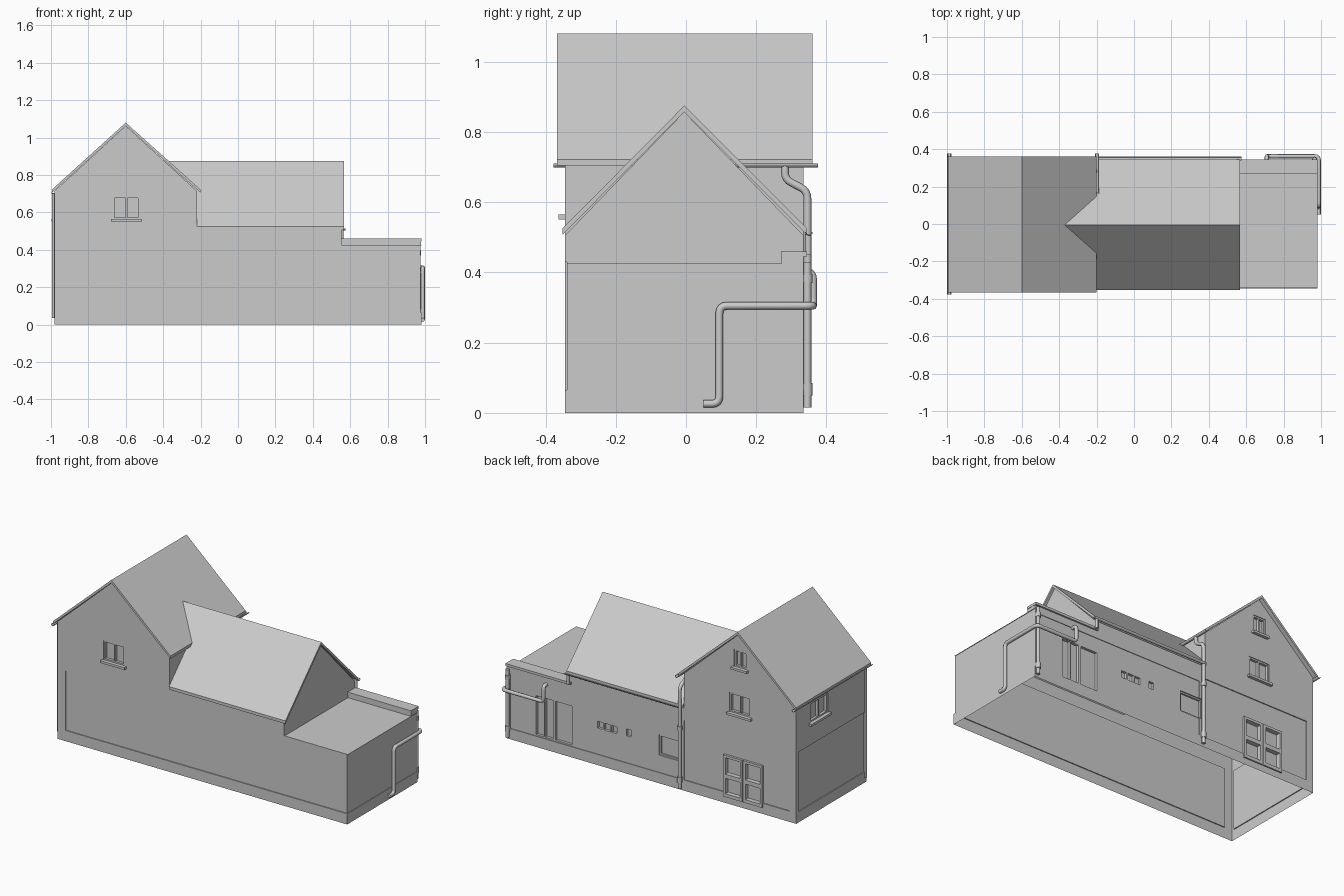
import bpy, bmesh, math
from mathutils import Vector

if "Cube" in bpy.data.objects:
    bpy.data.objects.remove(bpy.data.objects["Cube"])


def make(name, bm):
    bmesh.ops.recalc_face_normals(bm, faces=bm.faces)
    me = bpy.data.meshes.new(name)
    bm.to_mesh(me)
    bm.free()
    ob = bpy.data.objects.new(name, me)
    bpy.context.collection.objects.link(ob)
    return ob


def prism(name, pts, axis, a, b):
    """Extrude a 2D profile (horizontal, z) along x or y from a to b."""
    bm = bmesh.new()
    ring = lambda t: [bm.verts.new((p, t, z) if axis == 'y' else (t, p, z)) for p, z in pts]
    lo, hi = ring(a), ring(b)
    n = len(pts)
    bm.faces.new(lo)
    bm.faces.new(hi)
    for i in range(n):
        bm.faces.new((lo[i], lo[(i + 1) % n], hi[(i + 1) % n], hi[i]))
    return make(name, bm)


def boxes(name, items):
    """One object made of several boxes (x0, x1, y0, y1, z0, z1)."""
    bm = bmesh.new()
    for x0, x1, y0, y1, z0, z1 in items:
        vs = bmesh.ops.create_cube(bm, size=1)['verts']
        for v in vs:
            v.co = Vector(((x0 + x1) / 2 + v.co.x * abs(x1 - x0),
                           (y0 + y1) / 2 + v.co.y * abs(y1 - y0),
                           (z0 + z1) / 2 + v.co.z * abs(z1 - z0)))
    return make(name, bm)


def boolean(ob, other, op):
    m = ob.modifiers.new(op, 'BOOLEAN')
    m.operation, m.object, m.solver = op, other, 'EXACT'
    bpy.context.view_layer.objects.active = ob
    bpy.ops.object.modifier_apply(modifier=m.name)
    bpy.data.objects.remove(other)


def on_wall(wall, u0, u1, z0, z1, d0, d1):
    """Box in wall coordinates: u along the wall, d outward from it."""
    if wall == 'front':
        return (u0, u1, -.345 - d0, -.345 - d1, z0, z1)
    if wall == 'back':
        return (u0, u1, .335 + d0, .335 + d1, z0, z1)
    if wall == 'left':
        return (-.98 - d0, -.98 - d1, u0, u1, z0, z1)
    return (.98 + d0, .98 + d1, u0, u1, z0, z1)


# Wall volume: gabled house, low range, gabled wing, parapet
HOUSE = [(-.98, 0), (-.22, 0), (-.22, .715), (-.6, 1.062), (-.98, .715)]
WING = [(-.345, .1), (.335, .1), (.335, .505), (-.005, .857), (-.345, .505)]
walls = prism('walls', HOUSE, 'y', -.345, .335)
boolean(walls, boxes('low_range', [(-.4, .98, -.345, .335, 0, .425)]), 'UNION')
boolean(walls, prism('wing', WING, 'x', -.42, .553), 'UNION')
boolean(walls, boxes('parapet_block', [(.54, .978, .272, .335, .3, .45)]), 'UNION')


def cut(*args):
    boolean(walls, boxes('cutter', [on_wall(*args)]), 'DIFFERENCE')


# Shallow wall panels above the plinth
cut('front', -.925, 1.1, .065, .43, -.006, .1)
cut('left', -.325, .31, .065, .43, -.006, .1)
cut('back', -.935, -.22, .065, .43, -.006, .1)
cut('back', -.18, .955, .065, .40, -.004, .1)
cut('right', -.4, .4, .065, .424, -.004, .1)


def window(name, wall, u0, u1, z0, z1, cols=2, rows=1, sill=True, base=0):
    """Recessed opening with frame bars, glazing bars and a sill."""
    cut(wall, u0, u1, z0, z1, -.022, .1)
    t = .009
    d = (-.02, base - .004)
    parts = [(u0, u0 + t, z0, z1, *d), (u1 - t, u1, z0, z1, *d),
             (u0, u1, z0, z0 + t, *d), (u0, u1, z1 - t, z1, *d)]
    for i in range(1, cols):
        u = u0 + (u1 - u0) * i / cols
        parts.append((u - t / 2, u + t / 2, z0, z1, *d))
    for i in range(1, rows):
        z = z0 + (z1 - z0) * i / rows
        parts.append((u0, u1, z - t / 2, z + t / 2, *d))
    if sill:
        parts.append((u0 - .012, u1 + .012, z0 - .014, z0, -.02, .018))
    boxes(name, [on_wall(wall, *p) for p in parts])


window('front_window', 'front', -.668, -.525, .565, .685)
window('back_upper_window', 'back', -.67, -.53, .565, .685)
window('attic_window', 'back', -.645, -.56, .85, .955)
window('side_window', 'left', .03, .2, .565, .685)
window('strip_window', 'back', .225, .375, .215, .275, cols=3, sill=False)
window('small_window', 'back', .13, .18, .22, .28, cols=1, sill=False)
window('wing_window', 'back', -.2, -.05, .17, .295, cols=1, sill=False, base=-.006)
window('rear_door', 'back', .53, .66, .065, .32, cols=1, sill=False)
window('rear_double_door', 'back', .66, .79, .065, .32, cols=2, sill=False)

# Double doors on the house: two leaves standing slightly proud, two panes each
for side, u0 in (('left', -.755), ('right', -.62)):
    u1, t, d = u0 + .13, .016, (-.02, .008)
    cut('back', u0, u1, .04, .295, -.02, .1)
    boxes(side + '_door_leaf', [on_wall('back', *p, *d) for p in (
        (u0, u0 + t, .04, .295), (u1 - t, u1, .04, .295),
        (u0, u1, .04, .06), (u0, u1, .155, .18), (u0, u1, .28, .295))])

# Open the underside so the walls are a shell
bm = bmesh.new()
bm.from_mesh(walls.data)
bm.normal_update()
low = [f for f in bm.faces if f.normal.z < -.9 and f.calc_center_median().z < .001]
bmesh.ops.delete(bm, geom=low, context='FACES')
bm.to_mesh(walls.data)
bm.free()

# Roof slabs; the wing roof is trimmed where it runs into the house
prism('house_roof', [(-.995, .722), (-.6, 1.08), (-.2, .722), (-.2, .705),
                     (-.6, 1.062), (-.995, .705)], 'y', -.367, .36)
wing_roof = prism('wing_roof', [(-.352, .525), (-.005, .875), (.345, .525), (.345, .507),
                                (-.005, .857), (-.352, .507)], 'x', -.4, .567)
boolean(wing_roof, prism('trim', HOUSE, 'y', -.5, .5), 'DIFFERENCE')
boxes('parapet_coping', [(.54, .98, .27, .345, .445, .46)])


def gutter(name, axis, c, z, a, b, r=.011):
    """Half-round trough along an axis."""
    ang = [math.pi + math.pi * i / 8 for i in range(9)]
    arc = lambda q: [(c + q * math.cos(t), z + q * math.sin(t)) for t in ang]
    prism(name, arc(r) + arc(r * .75)[::-1], axis, a, b)


gutter('house_gutter_right', 'y', -.198, .71, .14, .376)
gutter('house_gutter_left', 'y', -.988, .71, -.378, .376)
gutter('wing_gutter', 'x', .35, .515, -.2, .575)


def pipe(name, pts, r=.011, bend=.022):
    """Round pipe along a path with softened elbows."""
    pts = [Vector(p) for p in pts]
    path = [pts[0]]
    for p, q, s in zip(pts, pts[1:], pts[2:]):
        a = q + (p - q).normalized() * min(bend, (p - q).length * .45)
        b = q + (s - q).normalized() * min(bend, (s - q).length * .45)
        for i in range(5):
            t = i / 4
            path.append(a * (1 - t) ** 2 + q * 2 * t * (1 - t) + b * t * t)
    path.append(pts[-1])
    cu = bpy.data.curves.new(name, 'CURVE')
    cu.dimensions, cu.bevel_depth, cu.bevel_resolution, cu.use_fill_caps = '3D', r, 2, True
    sp = cu.splines.new('POLY')
    sp.points.add(len(path) - 1)
    for k, p in zip(sp.points, path):
        k.co = (*p, 1)
    sp.use_smooth = True
    bpy.context.collection.objects.link(bpy.data.objects.new(name, cu))


pipe('house_downpipe', [(-.2, .282, .705), (-.2, .282, .665), (-.2, .346, .632), (-.2, .346, .015)])
pipe('end_downpipe', [(.965, .346, .43), (.965, .346, .015)])
pipe('left_downpipe', [(-.988, -.325, .705), (-.988, -.325, .035)], r=.007)
pipe('gutter_outlet', [(.555, .348, .51), (.555, .348, .45)], r=.009)
pipe('waste_pipe', [(.71, .33, .40), (.71, .362, .40), (.71, .362, .305), (.988, .362, .305),
                    (.988, .095, .305), (.988, .095, .026), (.988, .05, .026)])

# Sockets and drain shoes on the downpipes
for name, x in (('house', -.2), ('end', .965)):
    for i, (z0, z1) in enumerate(((.05, .085), (.37, .395))):
        pipe(f'{name}_pipe_socket_{i + 1}', [(x, .346, z0), (x, .346, z1)], r=.0145)
